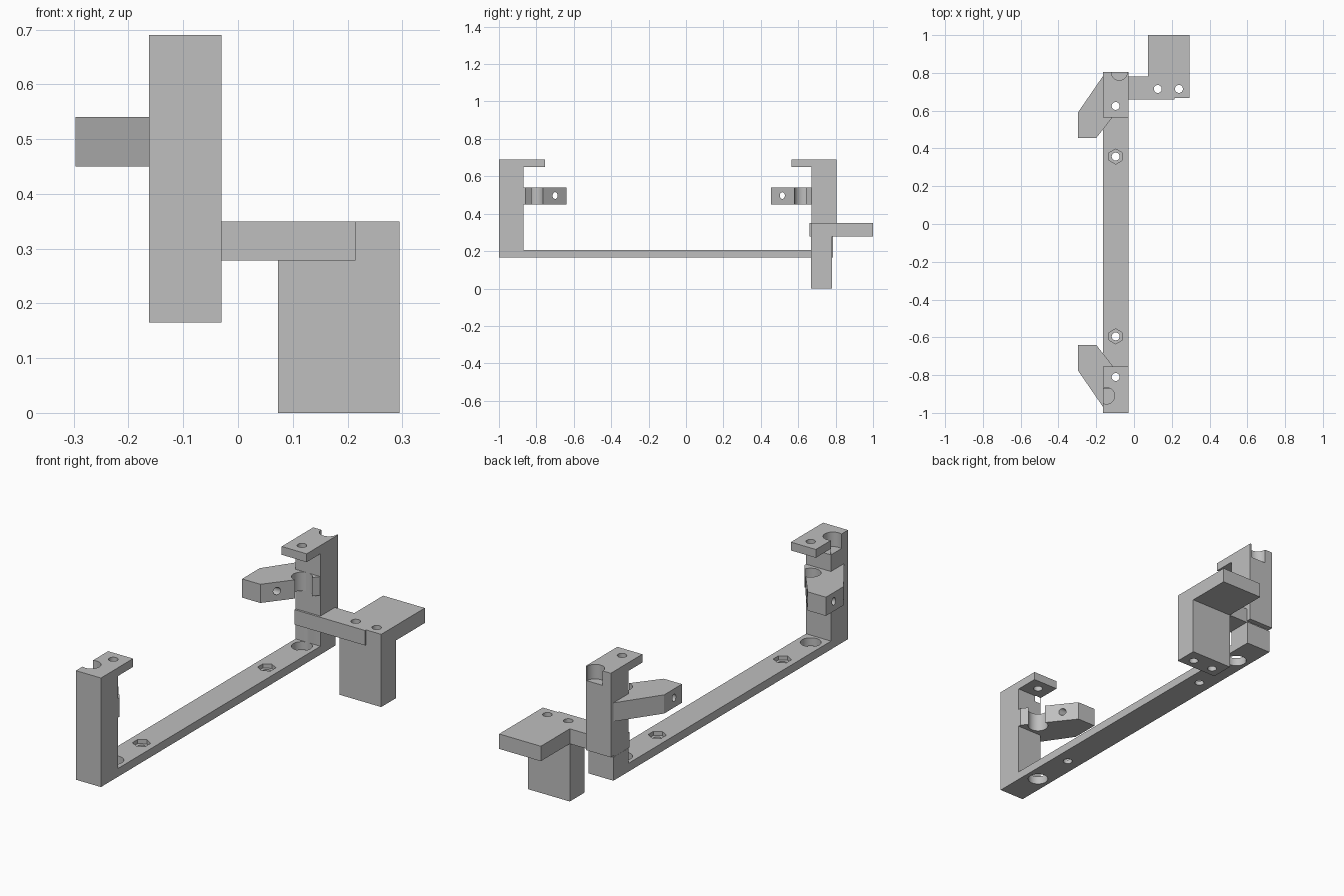
import bpy, bmesh, math
from mathutils import Vector

cube = bpy.data.objects.get("Cube")
if cube:
    bpy.data.objects.remove(cube, do_unlink=True)

grey = bpy.data.materials.new("plain grey")
grey.use_nodes = True
grey.diffuse_color = (0.52, 0.52, 0.52, 1)
grey.node_tree.nodes["Principled BSDF"].inputs["Base Color"].default_value = grey.diffuse_color


def prism(name, points, low, high, axis="z"):
    """Extrude a flat outline: (x, y) along z, or (y, z) along x."""
    def place(p, d):
        return Vector((p[0], p[1], d)) if axis == "z" else Vector((d, p[0], p[1]))
    bm = bmesh.new()
    face = bm.faces.new([bm.verts.new(place(p, low)) for p in points])
    grown = bmesh.ops.extrude_face_region(bm, geom=[face])
    moved = [v for v in grown["geom"] if isinstance(v, bmesh.types.BMVert)]
    bmesh.ops.translate(bm, vec=place((0, 0), high - low), verts=moved)
    bmesh.ops.recalc_face_normals(bm, faces=bm.faces)
    mesh = bpy.data.meshes.new(name)
    bm.to_mesh(mesh)
    bm.free()
    mesh.materials.append(grey)
    obj = bpy.data.objects.new(name, mesh)
    bpy.context.collection.objects.link(obj)
    return obj


def drill(obj, center, radius, low, high, axis="z", sides=32, squash=1.0):
    """Cut a round or many-sided hole and remove the cutter."""
    turns = [math.tau * i / sides + math.pi / 2 for i in range(sides)]
    ring = [(center[0] + squash * radius * math.cos(t), center[1] + radius * math.sin(t)) for t in turns]
    cutter = prism("cutter", ring, low, high, axis)
    cutter.hide_render = True
    mod = obj.modifiers.new("hole", "BOOLEAN")
    mod.operation = "DIFFERENCE"
    mod.solver = "EXACT"
    mod.object = cutter
    bpy.context.view_layer.objects.active = obj
    bpy.ops.object.modifier_apply(modifier=mod.name)
    bpy.data.objects.remove(cutter, do_unlink=True)


RIGHT, LEFT, MID = -0.163, -0.03, -0.097
FRONT_ROD, BACK_ROD = -0.81, 0.625
SMALL, ROD = 0.021, 0.046

# Long rail with the front post and its lip in one profile
frame = prism("rail_and_front_post", [
    (-1, 0.165), (0.785, 0.165), (0.785, 0.278), (0.67, 0.278), (0.67, 0.205),
    (-0.87, 0.205), (-0.87, 0.65), (-0.755, 0.65), (-0.755, 0.69), (-1, 0.69)],
    RIGHT, LEFT, "x")
for y in (FRONT_ROD, BACK_ROD):
    drill(frame, (MID, y), ROD, 0.1, 0.3)
for y in (-0.595, 0.357):
    drill(frame, (MID, y), SMALL, 0.1, 0.3)
    drill(frame, (MID, y), 0.04, 0.185, 0.3, sides=6)
drill(frame, (MID, FRONT_ROD), SMALL, 0.6, 0.8)
drill(frame, (-0.145, -0.91), 0.043, 0.62, 0.8)

# Back post with lip
post = prism("back_post", [
    (0.67, 0.285), (0.805, 0.285), (0.805, 0.69),
    (0.565, 0.69), (0.565, 0.65), (0.67, 0.65)], RIGHT, LEFT, "x")
drill(post, (MID, BACK_ROD), SMALL, 0.6, 0.8)
drill(post, (-0.078, 0.803), 0.042, 0.62, 0.8)

# Matching slanted arms, mirrored front to back
outline = [(RIGHT, -0.97), (-0.297, -0.775), (-0.297, -0.64), (-0.2, -0.64),
           (LEFT, -0.857), (LEFT, -0.87), (RIGHT, -0.87)]
for name, flip in (("front_arm", False), ("back_arm", True)):
    def side(y):
        return -0.185 - y if flip else y
    arm = prism(name, [(x, side(y)) for x, y in outline], 0.45, 0.54)
    drill(arm, (MID, side(FRONT_ROD)), ROD, 0.4, 0.6)
    drill(arm, (side(-0.7), 0.497), 0.018, -0.4, -0.1, "x", squash=0.75)

# Side bracket: bent plate over a solid leg
plate = prism("bracket_plate", [
    (RIGHT + 0.001, 0.66), (0.215, 0.66), (0.215, 0.668), (0.295, 0.668),
    (0.295, 1), (0.073, 1), (0.073, 0.78), (RIGHT + 0.001, 0.78)], 0.278, 0.35)
leg = prism("bracket_leg", [(0.073, 0.668), (0.295, 0.668), (0.295, 0.78), (0.073, 0.78)], 0, 0.278)
for x in (0.126, 0.238):
    for part in (plate, leg):
        drill(part, (x, 0.715), SMALL, -0.1, 0.5)

# Smooth hole walls, sharp edges elsewhere
bpy.ops.object.select_all(action="DESELECT")
for obj in bpy.context.collection.objects:
    if obj.type == "MESH":
        obj.select_set(True)
        bpy.context.view_layer.objects.active = obj
bpy.ops.object.shade_smooth_by_angle(angle=math.radians(30))
